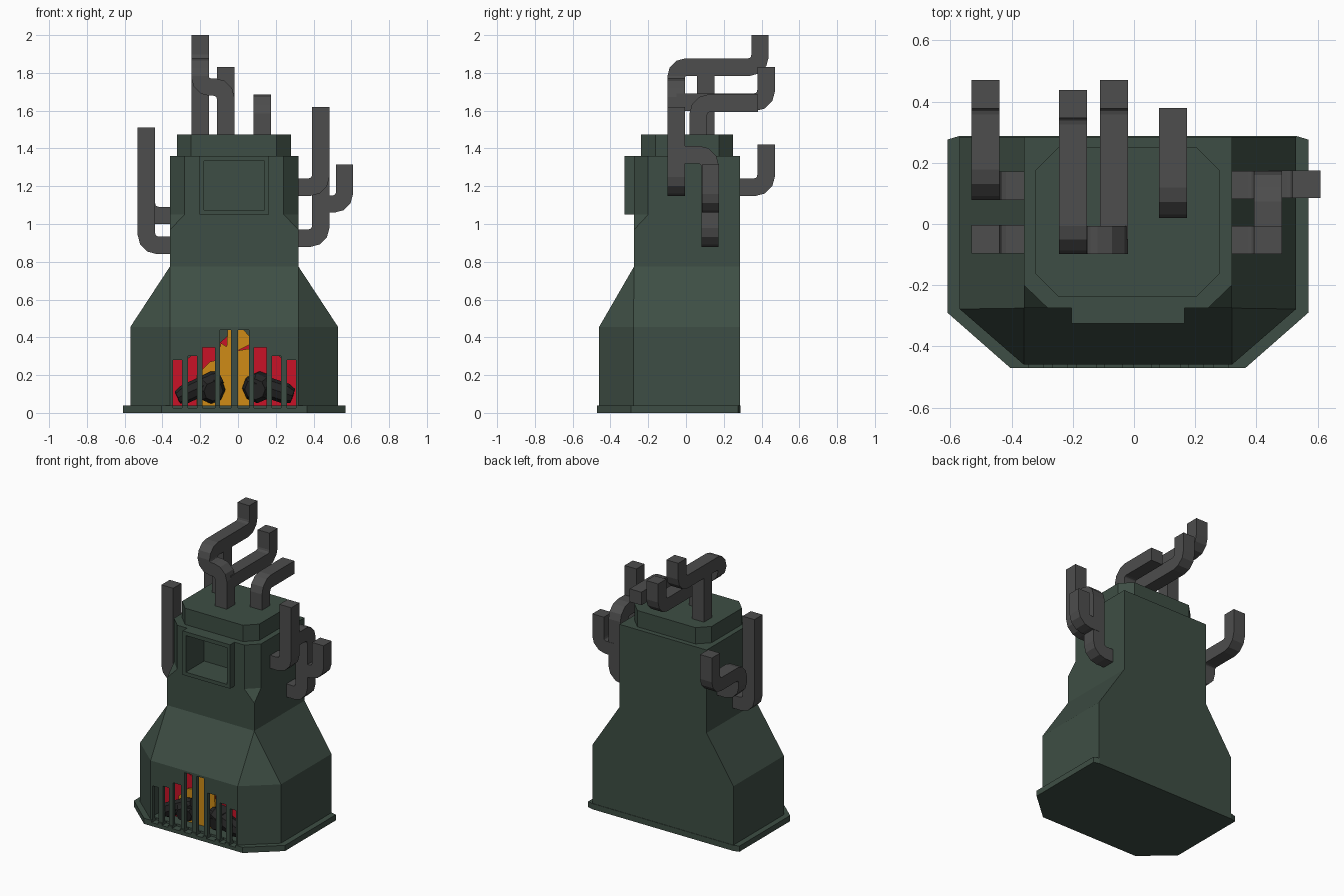
import bpy, bmesh, math
from mathutils import Vector

if "Cube" in bpy.data.objects:
    bpy.data.objects.remove(bpy.data.objects["Cube"])


def material(name, rgb):
    m = bpy.data.materials.new(name)
    m.diffuse_color = (*rgb, 1)
    m.use_nodes = True
    m.node_tree.nodes["Principled BSDF"].inputs["Base Color"].default_value = m.diffuse_color
    return m


GREEN = material("dark green", (0.048, 0.076, 0.058))
GREY = material("pipe grey", (0.075, 0.075, 0.075))
RED = material("flame red", (0.58, 0.006, 0.02))
ORANGE = material("flame orange", (0.62, 0.26, 0.008))
BLACK = material("charred black", (0.018, 0.018, 0.018))


def finish(name, bm, mat):
    bmesh.ops.remove_doubles(bm, verts=bm.verts, dist=1e-5)
    bmesh.ops.recalc_face_normals(bm, faces=bm.faces)
    me = bpy.data.meshes.new(name)
    bm.to_mesh(me)
    bm.free()
    me.materials.append(mat)
    ob = bpy.data.objects.new(name, me)
    bpy.context.collection.objects.link(ob)
    return ob


def loft(name, rings, mat):
    """Skin a list of equal-length point rings and cap both ends."""
    bm = bmesh.new()
    vs = [[bm.verts.new(p) for p in r] for r in rings]
    n = len(rings[0])
    for a, b in zip(vs, vs[1:]):
        for i in range(n):
            j = (i + 1) % n
            bm.faces.new((a[i], a[j], b[j], b[i]))
    bm.faces.new(vs[0][::-1])
    bm.faces.new(vs[-1])
    return finish(name, bm, mat)


def section(z, x0, x1, y0, y1, front=(0, 0), back=(0, 0)):
    """Rectangle with cut front and back corners."""
    a, b = front
    c, d = back
    return [(x0, y0 + b, z), (x0 + a, y0, z), (x1 - a, y0, z), (x1, y0 + b, z),
            (x1, y1 - d, z), (x1 - c, y1, z), (x0 + c, y1, z), (x0, y1 - d, z)]


def box(name, x0, x1, y0, y1, z0, z1, mat=GREEN):
    q = [(x0, y0), (x1, y0), (x1, y1), (x0, y1)]
    return loft(name, [[(x, y, z) for x, y in q] for z in (z0, z1)], mat)


def cut(targets, cutter):
    for ob in targets:
        m = ob.modifiers.new("cut", 'BOOLEAN')
        m.operation = 'DIFFERENCE'
        m.solver = 'EXACT'
        m.object = cutter
        bpy.context.view_layer.objects.active = ob
        bpy.ops.object.modifier_apply(modifier=m.name)
    bpy.data.objects.remove(cutter)


def pipe(name, points, w=0.092, r=0.06, steps=3):
    """Sweep a square along an axis-aligned path with rounded elbows."""
    pts = [Vector(p) for p in points]
    path = [pts[0]]
    for a, b, c in zip(pts, pts[1:], pts[2:]):
        u, v = (a - b).normalized(), (c - b).normalized()
        rr = min(r, (a - b).length * 0.49, (c - b).length * 0.49)
        for k in range(steps + 1):
            t = math.pi / 2 * k / steps
            path.append(b + rr * (u * (1 - math.sin(t)) + v * (1 - math.cos(t))))
    path.append(pts[-1])
    d = (path[1] - path[0]).normalized()
    s = Vector((0, 0, 1)) if abs(d.z) < 0.5 else Vector((1, 0, 0))
    t = d.cross(s)
    ring = [path[0] + (s * i + t * j) * w / 2 for i, j in ((-1, -1), (1, -1), (1, 1), (-1, 1))]
    rings = [ring]
    for i in range(1, len(path)):
        d = (path[i] - path[i - 1]).normalized()
        nxt = (path[i + 1] - path[i]).normalized() if i + 1 < len(path) else d
        n = (d + nxt).normalized()          # mitre plane
        ring = [p + d * ((path[i] - p).dot(n) / d.dot(n)) for p in ring]
        rings.append(ring)
    return loft(name, rings, GREY)


def plate(name, outline, y, mat):
    return loft(name, [[(x, yy, z) for x, z in outline] for yy in (y, y + 0.012)], mat)


# Furnace housing
base = loft("base_plate", [section(z, -0.61, 0.57, -0.47, 0.288, (0.205, 0.18), (0.04, 0.012))
                           for z in (0, 0.04)], GREEN)
body = loft("furnace_body", [
    section(0.04, -0.57, 0.53, -0.46, 0.285, (0.21, 0.182)),
    section(0.455, -0.57, 0.53, -0.46, 0.285, (0.21, 0.182)),
    section(0.775, -0.36, 0.32, -0.275, 0.285),
    section(0.97, -0.36, 0.32, -0.275, 0.285),
    section(1.05, -0.36, 0.32, -0.275, 0.285, (0.078, 0.075)),
    section(1.36, -0.36, 0.32, -0.275, 0.285, (0.078, 0.075))], GREEN)
loft("top_cap", [section(z, -0.323, 0.28, -0.237, 0.25, (0.075, 0.075), (0.075, 0.075))
                 for z in (1.36, 1.475)], GREEN)
frame = box("window_frame", -0.205, 0.165, -0.325, -0.27, 1.05, 1.36)

# Window recess, fire chamber and grate slots
cut([body, frame], box("window_cutter", -0.18, 0.14, -0.4, -0.12, 1.075, 1.333))
cut([body], box("chamber_cutter", -0.375, 0.335, -0.435, -0.05, 0.02, 0.445))
slots = [(0.0, 0.057, 0.44), (0.085, 0.15, 0.345), (0.18, 0.228, 0.3), (0.26, 0.308, 0.28)]
for x0, x1, top in slots:
    for a, b in ((x0, x1), (-0.037 - x1, -0.037 - x0)):
        cut([body, base], box("slot_cutter", a, b, -0.5, -0.42, 0.025, top))

# Fire
plate("outer_flame", [(-0.37, 0.04), (-0.37, 0.28), (-0.32, 0.33), (-0.26, 0.29), (-0.17, 0.38),
                      (-0.12, 0.35), (-0.02, 0.44), (0.06, 0.4), (0.12, 0.36), (0.2, 0.32),
                      (0.25, 0.27), (0.3, 0.32), (0.33, 0.25), (0.33, 0.04)], -0.33, RED)
plate("inner_flame", [(-0.22, 0.04), (-0.22, 0.2), (-0.15, 0.27), (-0.11, 0.28), (-0.09, 0.37),
                      (-0.06, 0.35), (-0.055, 0.44), (0.03, 0.44), (0.065, 0.4), (0.06, 0.36),
                      (0.0, 0.33), (0.06, 0.34), (0.07, 0.04)], -0.35, ORANGE)


def log(name, a, b, r):
    a, b = Vector(a), Vector(b)
    d = (b - a).normalized()
    s = d.cross(Vector((0, 0, 1))).normalized()
    t = s.cross(d)
    rings = []
    for k, f in ((0, 0.7), (0.15, 1), (0.85, 1), (1, 0.7)):
        c = a.lerp(b, k)
        rings.append([c + (s * math.cos(i * math.pi / 4) + t * math.sin(i * math.pi / 4)) * r * f
                      for i in range(8)])
    loft(name, rings, BLACK)


log("log_left_front", (-0.13, -0.42, 0.115), (-0.19, -0.2, 0.16), 0.075)
log("log_left_side", (-0.32, -0.38, 0.08), (-0.09, -0.37, 0.19), 0.05)
log("log_right_front", (0.09, -0.42, 0.125), (0.15, -0.2, 0.16), 0.08)
log("log_right_side", (0.29, -0.38, 0.09), (0.05, -0.37, 0.17), 0.055)

# Roof pipes
pipe("tall_roof_pipe", [(-0.2, 0.392, 2.0), (-0.2, 0.392, 1.83), (-0.2, -0.052, 1.83),
                        (-0.2, -0.052, 1.725), (-0.065, -0.052, 1.725), (-0.065, -0.052, 1.47)])
pipe("tall_pipe_stem", [(-0.2, 0.105, 1.82), (-0.2, 0.105, 1.47)])
pipe("middle_roof_pipe", [(-0.065, 0.424, 1.83), (-0.065, 0.424, 1.645), (-0.065, -0.05, 1.645)])
pipe("short_roof_pipe", [(0.128, 0.38, 1.64), (0.128, 0.065, 1.64), (0.128, 0.065, 1.47)])

# Right side pipes
pipe("right_front_pipe", [(0.31, -0.052, 1.195), (0.438, -0.052, 1.195), (0.438, -0.052, 1.62)])
pipe("right_rear_pipe", [(0.31, 0.127, 0.925), (0.438, 0.127, 0.925), (0.438, 0.127, 1.367),
                         (0.438, -0.05, 1.367)])
pipe("right_outer_pipe", [(0.44, 0.13, 1.105), (0.564, 0.13, 1.105), (0.564, 0.13, 1.315)], 0.09)

# Left side pipes
pipe("left_front_pipe", [(-0.35, -0.05, 0.887), (-0.485, -0.05, 0.887), (-0.485, -0.05, 1.51)])
pipe("left_rear_pipe", [(-0.35, 0.125, 1.045), (-0.485, 0.125, 1.045), (-0.485, 0.125, 1.195),
                        (-0.485, 0.424, 1.195), (-0.485, 0.424, 1.42)])
